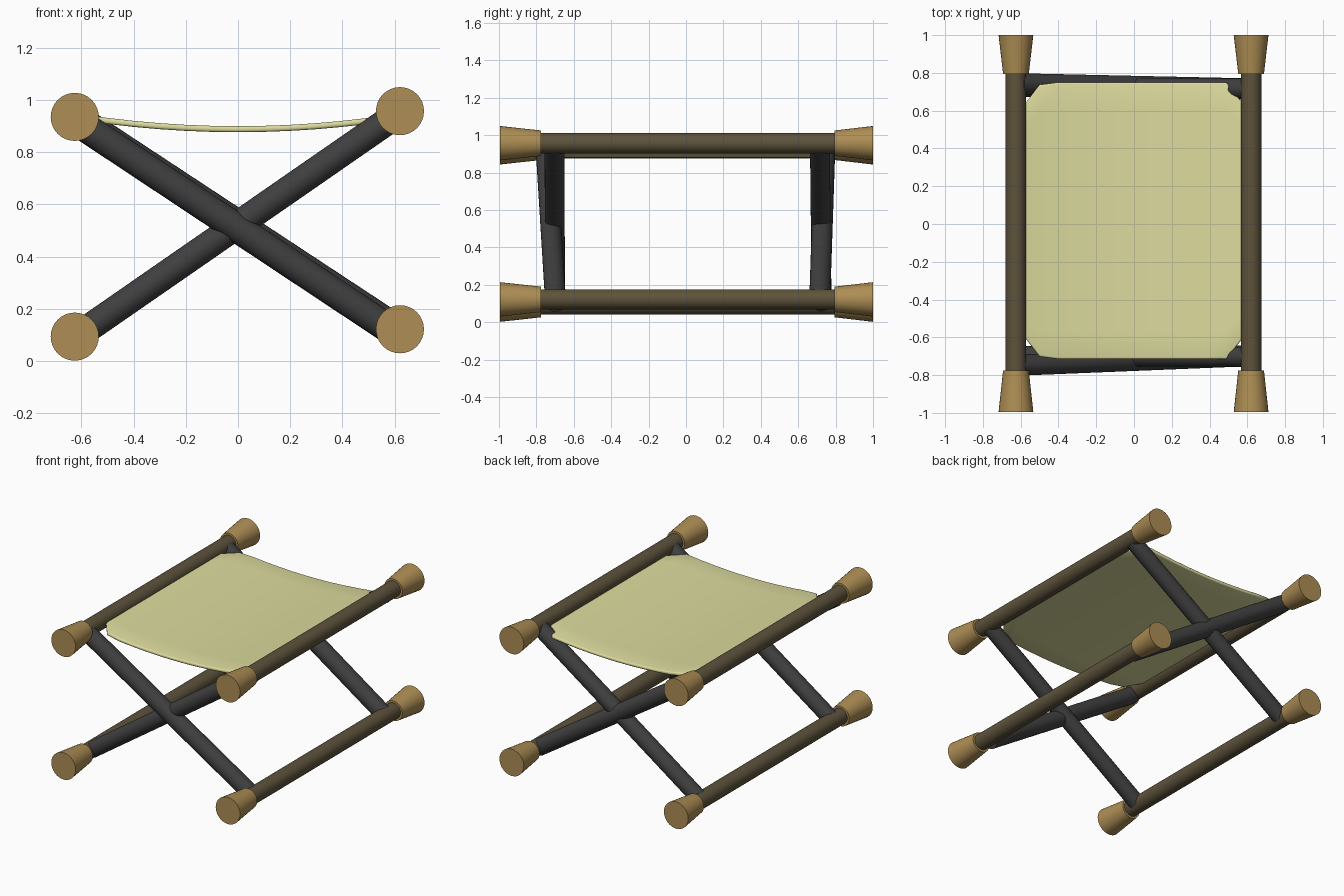
import bpy, bmesh, math
from mathutils import Vector

if "Cube" in bpy.data.objects:
    bpy.data.objects.remove(bpy.data.objects["Cube"])


def material(name, rgb):
    m = bpy.data.materials.new(name)
    m.diffuse_color = (*rgb, 1)
    m.use_nodes = True
    m.node_tree.nodes["Principled BSDF"].inputs["Base Color"].default_value = m.diffuse_color
    return m


wood = material("light_wood", (0.42, 0.27, 0.09))
dark_wood = material("dark_wood", (0.11, 0.085, 0.045))
iron = material("dark_metal", (0.05, 0.05, 0.05))
cloth = material("cloth", (0.72, 0.71, 0.34))


def finish(ob, mat, angle=35):
    ob.data.materials.append(mat)
    bpy.ops.object.select_all(action='DESELECT')
    ob.select_set(True)
    bpy.context.view_layer.objects.active = ob
    bpy.ops.object.shade_smooth_by_angle(angle=math.radians(angle))


def rod(name, a, b, r1, r2, mat):
    a, b = Vector(a), Vector(b)
    d = b - a
    bpy.ops.mesh.primitive_cone_add(vertices=32, radius1=r1, radius2=r2, depth=d.length,
                                    location=(a + b) / 2,
                                    rotation=d.to_track_quat('Z', 'Y').to_euler())
    ob = bpy.context.object
    ob.name = name
    finish(ob, mat)


# Four long rails, each with a flared wooden cap at both ends
rails = {"top_left": (-0.625, 0.935), "top_right": (0.62, 0.957),
         "bottom_left": (-0.625, 0.094), "bottom_right": (0.62, 0.122)}
for key, (x, z) in rails.items():
    rod(key + "_rail", (x, -0.85, z), (x, 0.85, z), 0.054, 0.054, dark_wood)
    rod(key + "_front_cap", (x, -0.775, z), (x, -0.995, z), 0.068, 0.092, wood)
    rod(key + "_back_cap", (x, 0.795, z), (x, 1.0, z), 0.068, 0.092, wood)

# Crossed legs at the front and back
rod("front_leg_falling", (-0.61, -0.747, 0.912), (0.61, -0.697, 0.103), 0.056, 0.056, iron)
rod("front_leg_rising", (-0.61, -0.70, 0.10), (0.61, -0.703, 0.945), 0.053, 0.053, iron)
rod("back_leg_falling", (-0.61, 0.742, 0.925), (0.61, 0.715, 0.122), 0.056, 0.056, iron)
rod("back_leg_rising", (-0.61, 0.725, 0.10), (0.61, 0.716, 0.945), 0.053, 0.053, iron)

# Sagging cloth seat with cut corners
bm = bmesh.new()
xs = [-0.62, -0.57] + [-0.50 + i * 0.099 for i in range(11)] + [0.57, 0.62]
rows = 10
grid = []
for x in xs:
    cut = max(0, abs(x) - 0.49) * 1.3
    y0, y1 = -0.715 + cut, 0.75 - cut
    z = 0.888 + 0.037 * (x / 0.54) ** 2
    grid.append([bm.verts.new((x, y0 + (y1 - y0) * j / rows, z)) for j in range(rows + 1)])
for c, d in zip(grid, grid[1:]):
    for j in range(rows):
        bm.faces.new((c[j], d[j], d[j + 1], c[j + 1]))
mesh = bpy.data.meshes.new("seat_cloth")
bm.to_mesh(mesh)
bm.free()
seat = bpy.data.objects.new("seat_cloth", mesh)
bpy.context.collection.objects.link(seat)
finish(seat, cloth, 50)
solid = seat.modifiers.new("thickness", 'SOLIDIFY')
solid.thickness = 0.023
solid.offset = 0
soft = seat.modifiers.new("soft_edge", 'BEVEL')
soft.width = 0.009
soft.segments = 3
soft.limit_method = 'ANGLE'
soft.angle_limit = math.radians(50)
